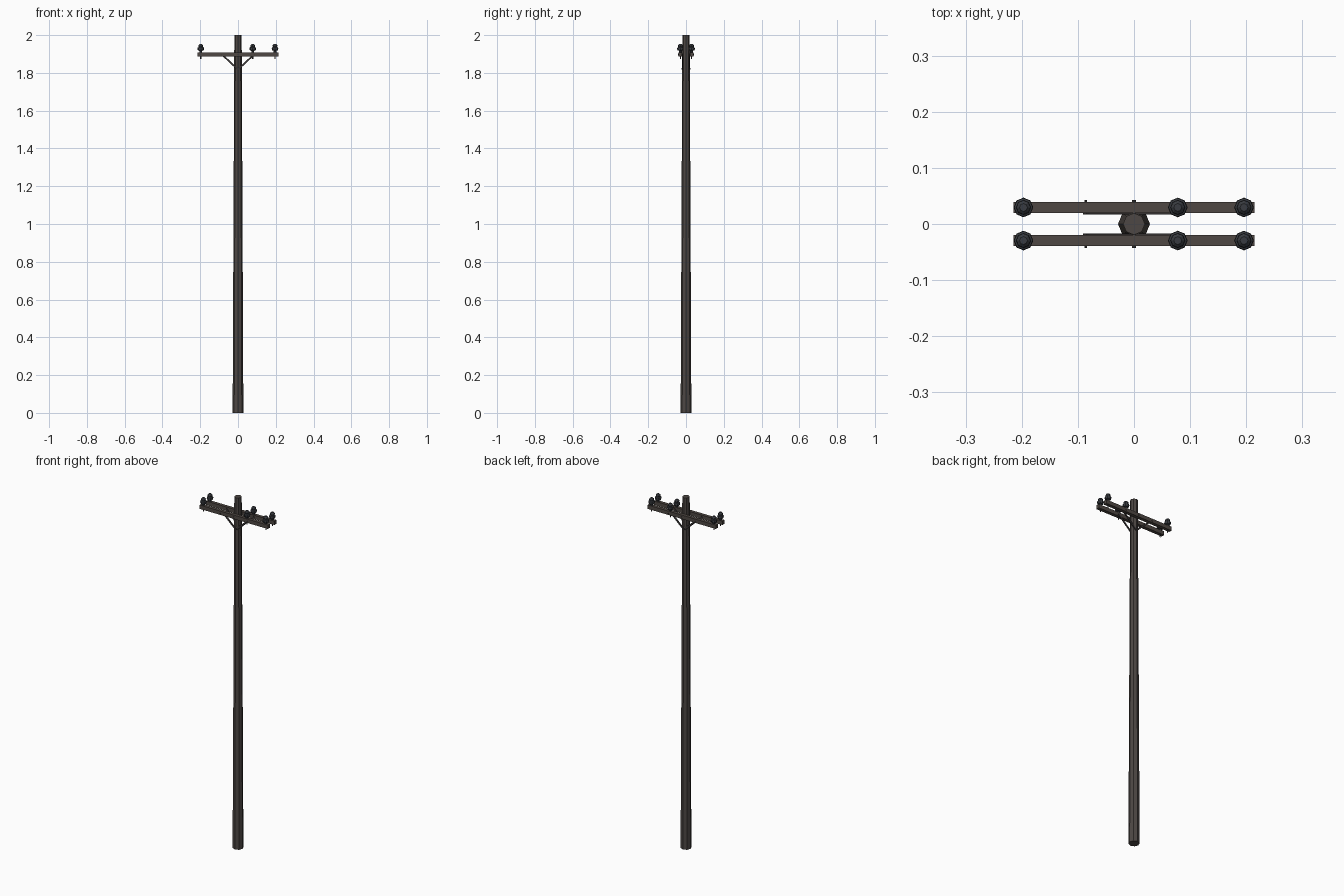
import bpy, bmesh, math
from mathutils import Vector, Matrix

if "Cube" in bpy.data.objects:
    bpy.data.objects.remove(bpy.data.objects["Cube"])


def material(name, rgb):
    m = bpy.data.materials.new(name)
    m.diffuse_color = (*rgb, 1)
    m.use_nodes = True
    m.node_tree.nodes["Principled BSDF"].inputs["Base Color"].default_value = m.diffuse_color
    return m


WOOD = material("weathered_wood", (0.075, 0.064, 0.058))
ARM_WOOD = material("crossarm_wood", (0.078, 0.064, 0.056))
METAL = material("dark_iron", (0.045, 0.040, 0.040))
CERAMIC = material("dark_ceramic", (0.040, 0.044, 0.052))


def finish(bm, name, mat):
    bmesh.ops.recalc_face_normals(bm, faces=bm.faces)
    me = bpy.data.meshes.new(name)
    bm.to_mesh(me)
    bm.free()
    me.materials.append(mat)
    ob = bpy.data.objects.new(name, me)
    bpy.context.collection.objects.link(ob)
    return ob


def lathe(name, profile, loc, mat, sides=8):
    """Stack of rings (radius, z), capped at both ends."""
    bm = bmesh.new()
    rings = [[bm.verts.new((loc[0] + r * math.cos(2 * math.pi * i / sides),
                            loc[1] + r * math.sin(2 * math.pi * i / sides),
                            loc[2] + z)) for i in range(sides)] for r, z in profile]
    for a, b in zip(rings, rings[1:]):
        for i in range(sides):
            j = (i + 1) % sides
            bm.faces.new((a[i], a[j], b[j], b[i]))
    bm.faces.new(rings[0])
    bm.faces.new(rings[-1])
    return finish(bm, name, mat)


def bar(name, p, q, width, depth, mat):
    """Box running from p to q in the xz plane, depth along y."""
    p, q = Vector(p), Vector(q)
    d = q - p
    bm = bmesh.new()
    bmesh.ops.create_cube(bm, size=1)
    bm.transform(Matrix.Translation((p + q) / 2)
                 @ Matrix.Rotation(-math.atan2(d.z, d.x), 4, 'Y')
                 @ Matrix.Diagonal((d.length, depth, width, 1)))
    return finish(bm, name, mat)


def bolt(name, loc, r, length, mat):
    """Six-sided rod along y."""
    bm = bmesh.new()
    bmesh.ops.create_cone(bm, cap_ends=True, segments=6, radius1=r, radius2=r, depth=length)
    bm.transform(Matrix.Translation(loc) @ Matrix.Rotation(math.pi / 2, 4, 'X'))
    return finish(bm, name, mat)


# Tapered pole
lathe("pole", [(0.0285, 0), (0.0195, 2.0)], (0, 0, 0), WOOD)

# Insulator: stem, wide skirt, waist, domed cap
INSULATOR = [(0.007, 0.0), (0.008, 0.008), (0.015, 0.010), (0.0175, 0.018), (0.0165, 0.025),
             (0.011, 0.028), (0.013, 0.033), (0.012, 0.038), (0.007, 0.043)]

for side, s in (("front", -1), ("back", 1)):
    y = 0.0295 * s
    # Crossarm
    bar(side + "_crossarm", (-0.215, y, 1.898), (0.215, y, 1.898), 0.022, 0.019, ARM_WOOD)
    # Insulators with pins through the arm
    for i, x in enumerate((-0.197, 0.078, 0.196)):
        lathe(f"{side}_insulator_{i}", INSULATOR, (x, y, 1.909), CERAMIC)
        lathe(f"{side}_pin_{i}", [(0.003, -0.036), (0.003, 0.002)], (x, y, 1.909), METAL, 6)
    # Diagonal braces and bolts
    for label, m in (("left", -1), ("right", 1)):
        bar(f"{side}_{label}_brace", (0.088 * m, 0.0185 * s, 1.9),
            (0, 0.0185 * s, 1.818), 0.009, 0.004, METAL)
        bolt(f"{side}_{label}_brace_bolt", (0.086 * m, y, 1.896), 0.003, 0.026, METAL)
    bolt(side + "_arm_bolt", (0, y, 1.898), 0.004, 0.026, METAL)
    bolt(side + "_brace_foot_bolt", (0, 0.019 * s, 1.823), 0.004, 0.010, METAL)
